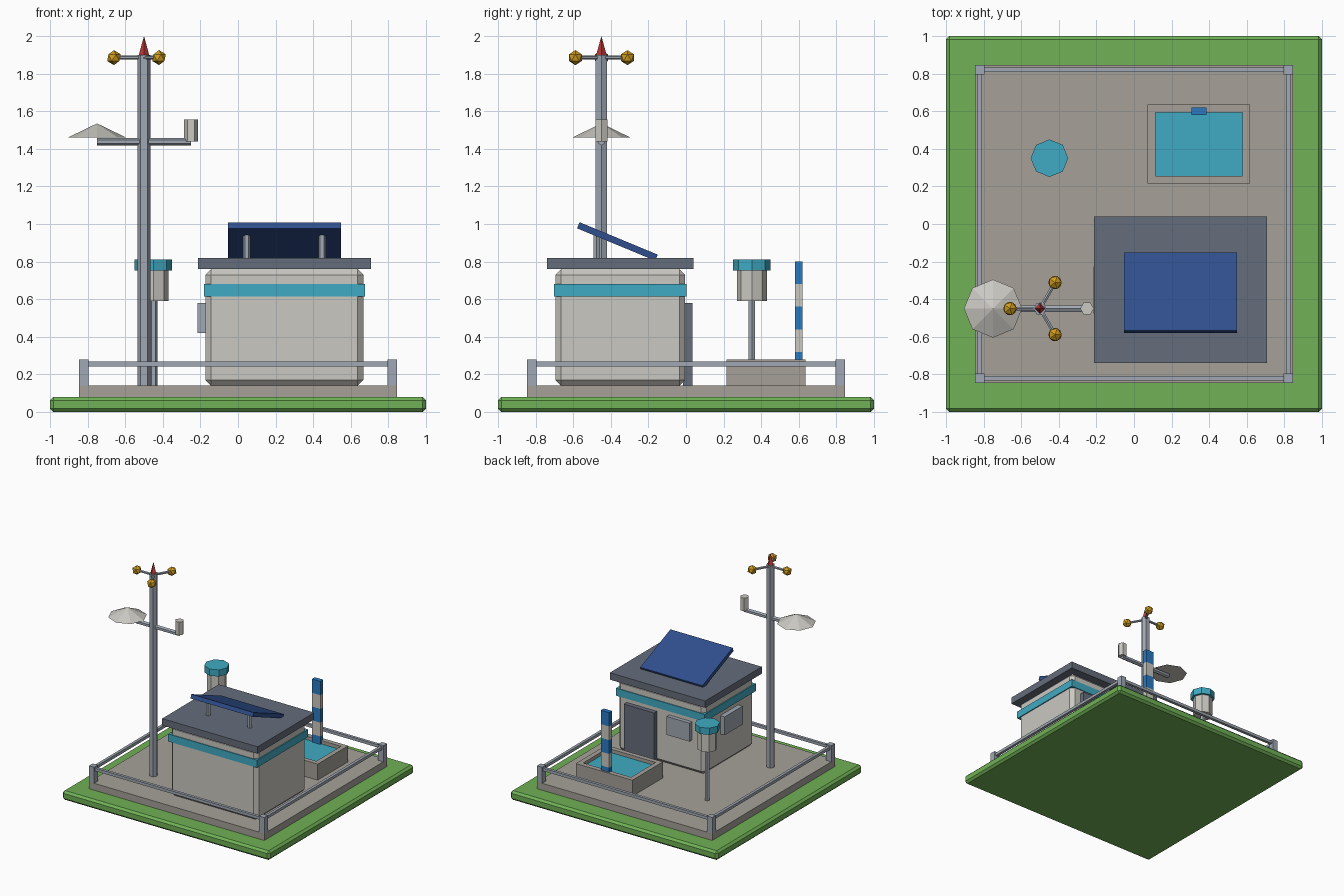
import bpy, bmesh
from math import cos, sin, pi, radians
from mathutils import Vector, Matrix

default = bpy.data.objects.get("Cube")
if default:
    bpy.data.objects.remove(default, do_unlink=True)


def material(name, hex_code):
    def linear(i):
        c = int(hex_code[i:i + 2], 16) / 255
        return c / 12.92 if c <= 0.04045 else ((c + 0.055) / 1.055) ** 2.4
    colour = (linear(0), linear(2), linear(4), 1)
    m = bpy.data.materials.new(name)
    m.use_nodes = True
    m.diffuse_color = colour
    m.node_tree.nodes["Principled BSDF"].inputs["Base Color"].default_value = colour
    return m


GRASS = material("grass green", "70B156")
CONCRETE = material("concrete", "A6A199")
SLATE = material("slate grey", "666D7B")
METAL = material("metal grey", "A0A8B3")
PANEL = material("panel blue", "2F4F8D")
CYAN = material("cyan", "40AAC2")
WALL = material("off white", "CAC8C1")
AMBER = material("amber", "CF9C1E")
RED = material("red", "BE3A3A")
MARKER = material("marker blue", "2A7AC2")


def finish(name, bm, *mats):
    mesh = bpy.data.meshes.new(name)
    bm.to_mesh(mesh)
    bm.free()
    for m in mats:
        mesh.materials.append(m)
    obj = bpy.data.objects.new(name, mesh)
    bpy.context.collection.objects.link(obj)
    return obj


def box_mesh(centre, size):
    bm = bmesh.new()
    bmesh.ops.create_cube(bm, size=1)
    bmesh.ops.scale(bm, vec=size, verts=bm.verts)
    bmesh.ops.translate(bm, vec=centre, verts=bm.verts)
    return bm


def box(name, centre, size, mat, bevel=0):
    obj = finish(name, box_mesh(centre, size), mat)
    if bevel:
        mod = obj.modifiers.new("chamfer", "BEVEL")
        mod.width = bevel
        mod.segments = 1
    return obj


def rod(name, start, end, radius, sides, mat, tip=None):
    """Prism or cone from start to end, with a corner towards +y when upright."""
    start, end = Vector(start), Vector(end)
    axis = end - start
    bm = bmesh.new()
    bmesh.ops.create_cone(bm, cap_ends=True, segments=sides, radius1=radius,
                          radius2=radius if tip is None else tip, depth=axis.length)
    bmesh.ops.rotate(bm, matrix=Matrix.Rotation(pi / 2, 3, 'Z'), verts=bm.verts)
    turn = Vector((0, 0, 1)).rotation_difference(axis)
    bmesh.ops.rotate(bm, matrix=turn.to_matrix(), verts=bm.verts)
    bmesh.ops.translate(bm, vec=(start + end) / 2, verts=bm.verts)
    return finish(name, bm, mat)


# Ground and slab
box("grass_base", (0, 0, 0.04), (2, 2, 0.08), GRASS, 0.018)
box("concrete_slab", (0, 0, 0.11), (1.69, 1.69, 0.06), CONCRETE)

# Fence
F = 0.82
for sx in (-1, 1):
    for sy in (-1, 1):
        box("fence_post", (sx * F, sy * F, 0.21), (0.05, 0.05, 0.14), METAL)
for s in (-1, 1):
    box("fence_rail_x", (0, s * F, 0.255), (2 * F, 0.025, 0.025), METAL)
    box("fence_rail_y", (s * F, 0, 0.255), (0.025, 2 * F, 0.025), METAL)

# Cabin
HX, HY = 0.247, -0.35
box("cabin_walls", (HX, HY, 0.45), (0.84, 0.69, 0.62), WALL, 0.03)
box("cabin_band", (HX, HY, 0.647), (0.857, 0.704, 0.065), CYAN)
box("cabin_roof", (HX, HY, 0.79), (0.92, 0.78, 0.06), SLATE)
box("door", (0.43, 0.01, 0.36), (0.29, 0.05, 0.44), SLATE)
box("back_window", (0.055, 0.01, 0.50), (0.22, 0.04, 0.16), METAL)
box("side_window", (-0.19, HY, 0.50), (0.05, 0.25, 0.16), METAL)

# Solar panel on two legs
solar = box("solar_panel", (0, 0, 0), (0.6, 0.45, 0.035), PANEL)
solar.location = (HX, -0.365, 0.907)
solar.rotation_euler = (radians(-22.5), 0, 0)
for x in (0.047, 0.447):
    rod("solar_leg", (x, -0.475, 0.81), (x, -0.475, 0.945), 0.02, 6, METAL)

# Mast with wind cups
MX, MY, MZ = -0.5, -0.45, 1.885
rod("mast", (MX, MY, 0.13), (MX, MY, 1.9), 0.035, 6, METAL)
rod("mast_tip", (MX, MY, 1.88), (MX, MY, 2.0), 0.033, 4, RED, 0)
for k in range(3):
    a = pi + k * 2 * pi / 3
    end = Vector((MX + 0.16 * cos(a), MY + 0.16 * sin(a), MZ))
    rod("wind_arm", (MX, MY, MZ), end, 0.011, 6, METAL)
    ball = bmesh.new()
    bmesh.ops.create_icosphere(ball, subdivisions=1, radius=0.04,
                               matrix=Matrix.Translation(end))
    finish("wind_cup", ball, AMBER)

# Cross arm with dish and sensor
rod("cross_arm", (-0.75, MY, 1.438), (-0.25, MY, 1.438), 0.02, 6, METAL)
rod("dish", (-0.75, MY, 1.46), (-0.75, MY, 1.535), 0.155, 8, WALL, 0)
rod("sensor", (-0.25, MY, 1.44), (-0.25, MY, 1.555), 0.036, 6, WALL)

# Rain collector
RX, RY = -0.45, 0.35
rod("collector_pole", (RX, RY, 0.13), (RX, RY, 0.6), 0.021, 6, METAL)
rod("collector_body", (RX, RY, 0.59), (RX, RY, 0.76), 0.08, 8, WALL)
rod("collector_rim", (RX, RY, 0.752), (RX, RY, 0.81), 0.1, 8, CYAN)

# Basin: the top is inset and sunk to form the water
bm = box_mesh((0.345, 0.425, 0.21), (0.545, 0.42, 0.14))
bm.normal_update()
top = max(bm.faces, key=lambda f: f.calc_center_median().z)
bmesh.ops.inset_individual(bm, faces=[top], thickness=0.058)
out = bmesh.ops.extrude_discrete_faces(bm, faces=[top])
water = out["faces"][0]
bmesh.ops.translate(bm, vec=(0, 0, -0.03), verts=water.verts)
water.material_index = 1
finish("water_basin", bm, CONCRETE, CYAN)

# Striped level marker
for k in range(5):
    box("level_marker", (0.347, 0.6, 0.26 + 0.12 * k), (0.08, 0.04, 0.12),
        WALL if k % 2 else MARKER)
